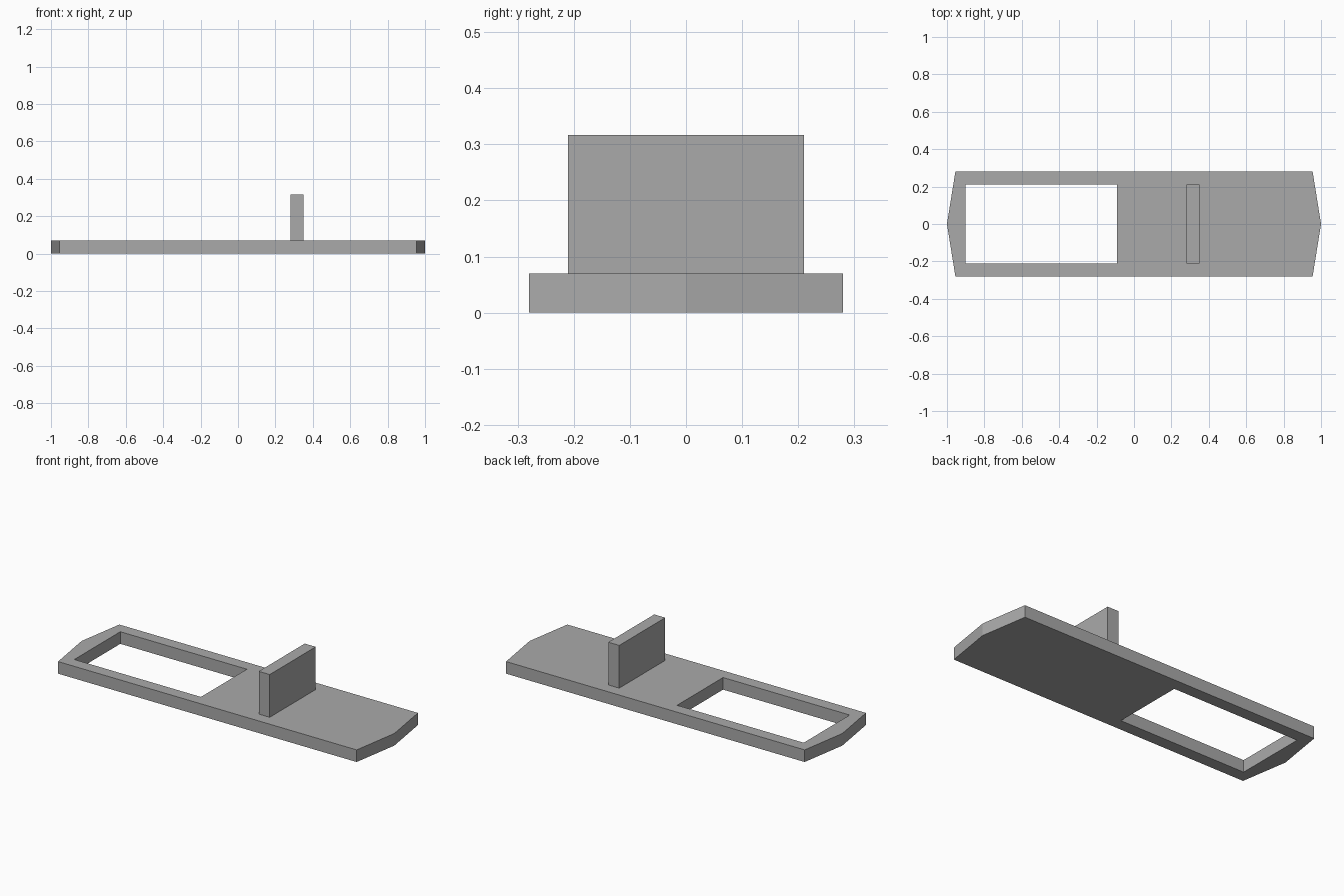
import bpy
import bmesh

cube = bpy.data.objects.get("Cube")
if cube:
    bpy.data.objects.remove(cube, do_unlink=True)

THICK = 0.07        # plate thickness
TOP = 0.317         # top of the upright
INNER = 0.21        # half width of the opening and the upright

grey = bpy.data.materials.new("plain grey")
grey.use_nodes = True
color = (0.4, 0.4, 0.4, 1)
grey.diffuse_color = color
grey.node_tree.nodes["Principled BSDF"].inputs["Base Color"].default_value = color


def rectangle(x0, x1, half):
    return [(x0, -half), (x1, -half), (x1, half), (x0, half)]


def slab(name, loops, z0, z1):
    """Extrude flat outlines (the first is the rim, others are holes)."""
    bm = bmesh.new()
    edges = []
    for loop in loops:
        verts = [bm.verts.new((x, y, z0)) for x, y in loop]
        edges += [bm.edges.new((v, verts[i - 1])) for i, v in enumerate(verts)]
    bmesh.ops.triangle_fill(bm, edges=edges, use_beauty=True, normal=(0, 0, 1))
    result = bmesh.ops.extrude_face_region(bm, geom=bm.faces[:], use_keep_orig=True)
    for v in result["geom"]:
        if isinstance(v, bmesh.types.BMVert):
            v.co.z = z1
    bmesh.ops.recalc_face_normals(bm, faces=bm.faces[:])
    mesh = bpy.data.meshes.new(name)
    bm.to_mesh(mesh)
    bm.free()
    mesh.materials.append(grey)
    obj = bpy.data.objects.new(name, mesh)
    bpy.context.collection.objects.link(obj)
    return obj


# Long plate with shallow pointed ends and a rectangular opening
rim = [(-0.955, -0.28), (0.955, -0.28), (1, 0), (0.955, 0.28), (-0.955, 0.28), (-1, 0)]
slab("base_plate", [rim, rectangle(-0.9, -0.09, INNER)], 0, THICK)

# Upright panel across the solid half
slab("upright_panel", [rectangle(0.28, 0.35, INNER)], THICK, TOP)
